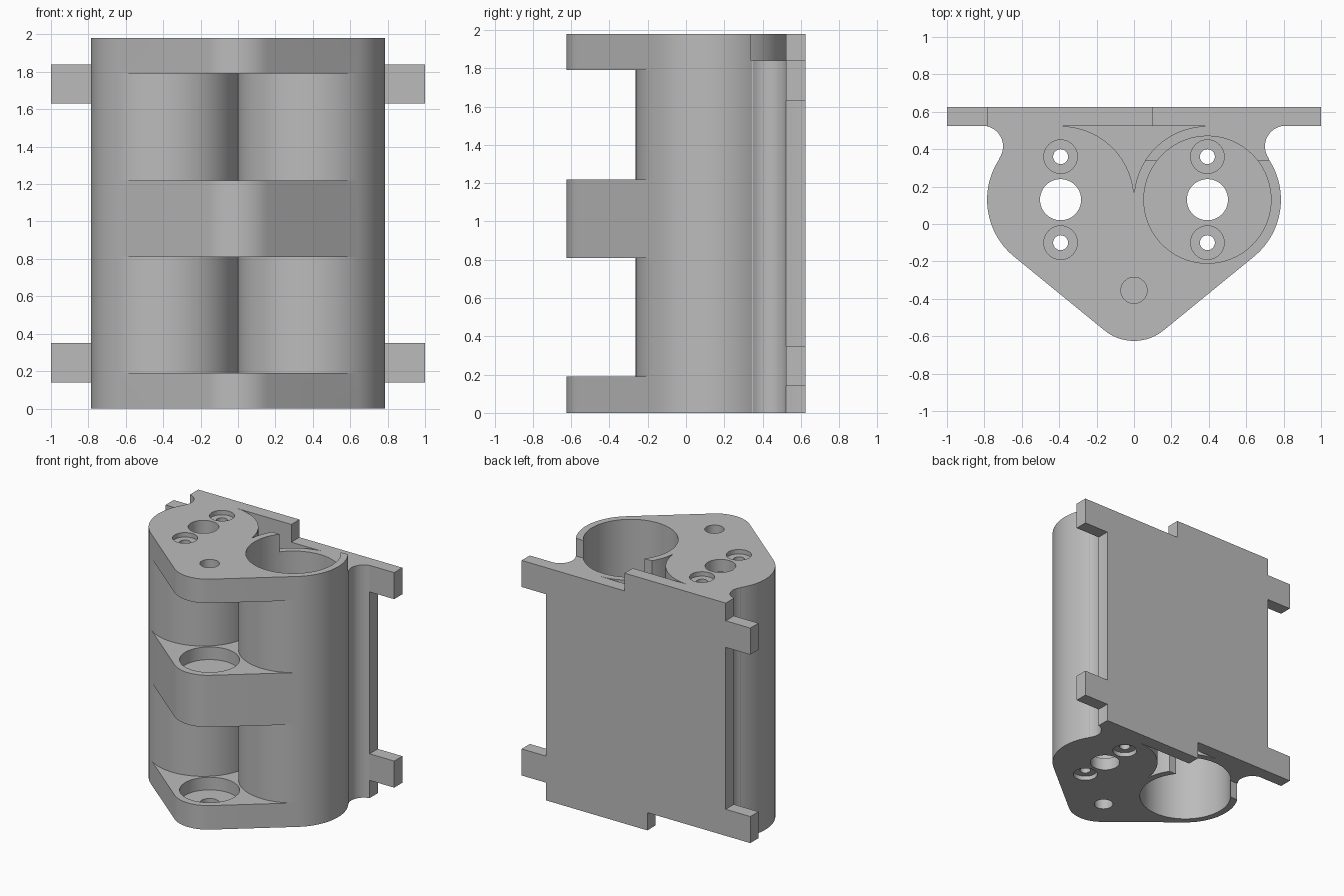
import bpy, bmesh
from math import sin, cos, radians
from mathutils import Vector

cube = bpy.data.objects.get("Cube")
if cube:
    bpy.data.objects.remove(cube, do_unlink=True)

# Main dimensions
H = 1.98                 # body height
CX, CY = 0.3925, 0.13    # barrel centres
R, BORE = 0.393, 0.34    # barrel outer and inner radius
BACK, PLATE = 0.625, 0.523
FY, FR = -0.375, 0.25    # front nose
PIN_Y = -0.355
FLOOR = 0.10             # barrel end wall
STEP = 0.14              # cut-back at each open end
OVER = 0.1               # cutter overshoot
TANGENT = 39             # nose flank angle

grey = bpy.data.materials.new("plain grey")
grey.use_nodes = True
grey.diffuse_color = (0.5, 0.5, 0.5, 1)
grey.node_tree.nodes["Principled BSDF"].inputs["Base Color"].default_value = (0.5, 0.5, 0.5, 1)


def arc(x, y, r, a, b, n=24):
    angles = [radians(a + (b - a) * i / n) for i in range(n + 1)]
    return [(x + r * cos(t), y + r * sin(t)) for t in angles]


def mirrored(half):
    """Close a right-hand outline with its mirror image."""
    return half + [(-x, y) for x, y in reversed(half) if abs(x) > 1e-5]


def prism(name, outline, z0, z1, axis="Z"):
    bm = bmesh.new()
    face = bm.faces.new([bm.verts.new((x, y, z0)) for x, y in outline])
    ext = bmesh.ops.extrude_face_region(bm, geom=[face])
    verts = [v for v in ext["geom"] if isinstance(v, bmesh.types.BMVert)]
    bmesh.ops.translate(bm, verts=verts, vec=(0, 0, z1 - z0))
    if axis == "Y":
        for v in bm.verts:
            v.co = Vector((v.co.x, v.co.z, v.co.y))
    bmesh.ops.recalc_face_normals(bm, faces=bm.faces)
    mesh = bpy.data.meshes.new(name)
    bm.to_mesh(mesh)
    bm.free()
    obj = bpy.data.objects.new(name, mesh)
    bpy.context.collection.objects.link(obj)
    mesh.materials.append(grey)
    return obj


def rect(x0, x1, y0, y1):
    return [(x0, y0), (x1, y0), (x1, y1), (x0, y1)]


def disc(x, y, r, n=48):
    return arc(x, y, r, 0, 360, n)[:-1]


def cut(target, outline, z0, z1, axis="Z"):
    cutter = prism("cutter", outline, z0, z1, axis)
    cutter.hide_render = True
    mod = target.modifiers.new("cut", "BOOLEAN")
    mod.operation, mod.solver, mod.object = "DIFFERENCE", "EXACT", cutter
    bpy.context.view_layer.objects.active = target
    bpy.ops.object.modifier_apply(modifier=mod.name)
    bpy.data.objects.remove(cutter, do_unlink=True)


def cut_both_ends(target, outline, z0, z1):
    """Cut once, then again turned half round about the depth axis."""
    cut(target, outline, z0, z1)
    cut(target, [(-x, y) for x, y in outline], H - z1, H - z0)


def smooth(obj):
    bpy.ops.object.select_all(action="DESELECT")
    obj.select_set(True)
    bpy.context.view_layer.objects.active = obj
    bpy.ops.object.shade_smooth_by_angle(angle=radians(30))


# Body: nose, barrel flanks, side flutes and back plate in one outline
half = arc(0, FY, FR, -90, TANGENT - 90, 10)
half += arc(CX, CY, R, TANGENT - 90, 33, 32)
half += arc(0.81, 0.415, 0.11, 217, 103, 14)
half += [(0.785, PLATE), (0.785, BACK)]
body = prism("twin_barrel_body", mirrored(half), 0, H)

# Open gaps between the three front flanges
gap = [(1, -1)] + arc(CX, CY, R, TANGENT - 90, -174, 32)
for z0, z1 in ((0.19, 0.81), (1.22, 1.79)):
    cut(body, mirrored(gap), z0, z1)

# Deep pockets between the barrels and the plate
pocket = arc(CX, CY, R, 174, 90)
for z0, z1 in ((-OVER, 0.81), (1.22, H + OVER)):
    cut(body, mirrored(pocket), z0, z1)

# Barrel bores, one open at the top and one at the bottom
cut_both_ends(body, disc(CX, CY, BORE, 72), FLOOR, H + OVER)

# Shaft and screw holes in each closed end
cut_both_ends(body, disc(CX, CY, 0.11), -OVER, FLOOR + 0.05)
for dy in (-0.23, 0.23):
    cut_both_ends(body, disc(CX, CY + dy, 0.04, 24), -OVER, FLOOR + 0.05)
    cut_both_ends(body, disc(CX, CY + dy, 0.09, 32), -OVER, 0.035)
    cut_both_ends(body, disc(CX, CY + dy, 0.09, 32), FLOOR - 0.025, FLOOR + 0.05)

# Stepped notch behind each open end
notch = [(0, 0.34), (1, 0.34), (1, 0.7), (0.1, 0.7), (0.1, PLATE), (0, PLATE)]
cut_both_ends(body, notch, H - STEP, H + OVER)

# Nose pin holes and bearing recesses
cut_both_ends(body, disc(0, PIN_Y, 0.07, 32), -OVER, 0.15)
for z0, z1 in ((0.09, 0.3), (0.7, 0.91), (1.12, 1.3), (1.7, 1.89)):
    cut(body, disc(0, PIN_Y, 0.215), z0, z1)
smooth(body)

# Four mounting lugs
for side, s in (("left", 1), ("right", -1)):
    for level, z in (("lower", 0.245), ("upper", H - 0.245)):
        x0, x1 = sorted((0.785 * s, s))
        lug = prism(f"{level}_{side}_lug", rect(x0, x1, z - 0.105, z + 0.105), PLATE, BACK, "Y")
        cut(lug, disc(0.89 * s, z, 0.07, 32), PLATE - OVER, BACK + OVER, "Y")
        smooth(lug)
